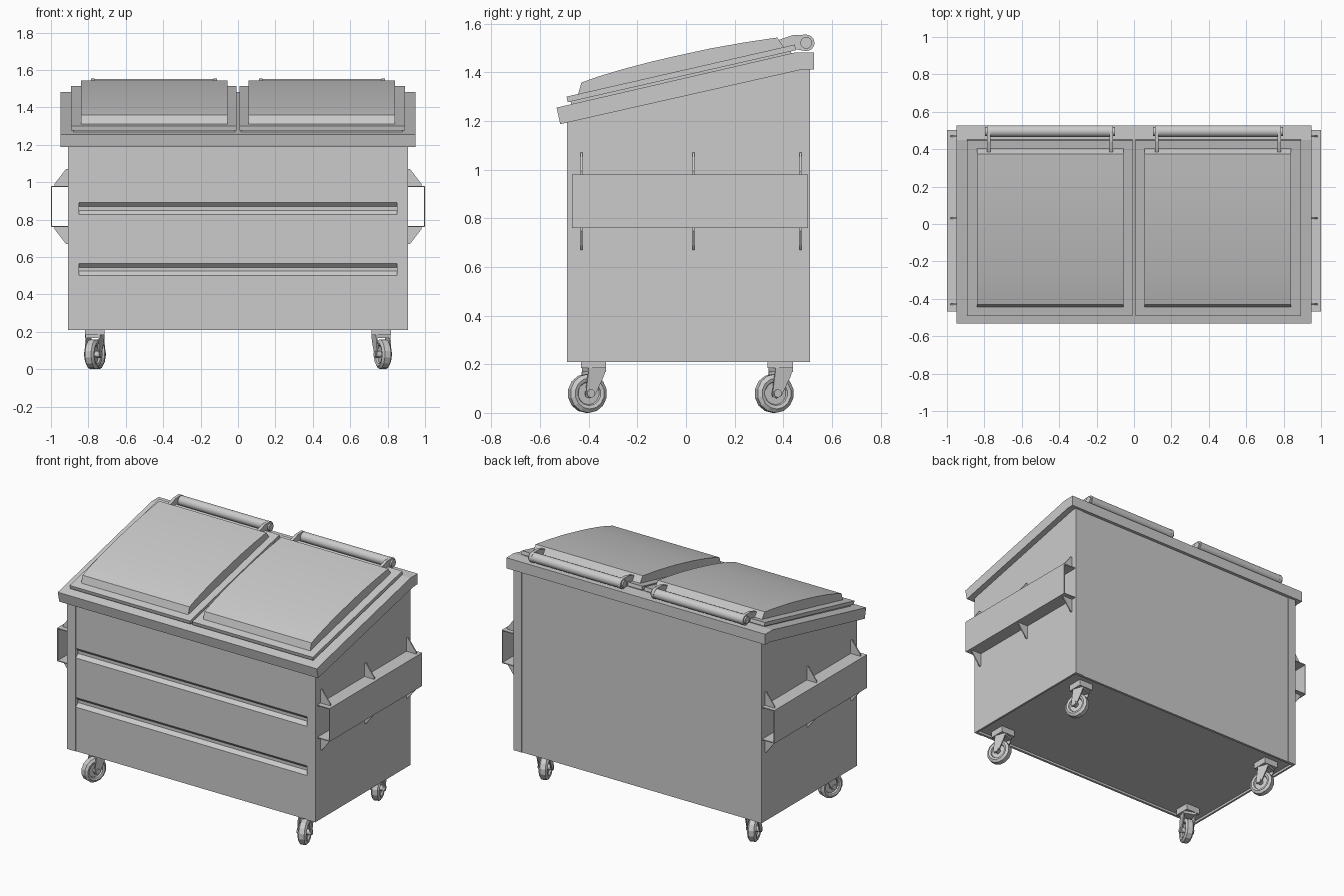
import bpy, bmesh, math
from mathutils import Matrix, Vector

if "Cube" in bpy.data.objects:
    bpy.data.objects.remove(bpy.data.objects["Cube"])


def finish(name, bm, matrix=None, smooth=None):
    bmesh.ops.recalc_face_normals(bm, faces=bm.faces)
    me = bpy.data.meshes.new(name)
    bm.to_mesh(me)
    bm.free()
    ob = bpy.data.objects.new(name, me)
    bpy.context.collection.objects.link(ob)
    if matrix:
        ob.matrix_world = matrix
    if smooth:
        bpy.ops.object.select_all(action='DESELECT')
        ob.select_set(True)
        bpy.context.view_layer.objects.active = ob
        bpy.ops.object.shade_smooth_by_angle(angle=math.radians(smooth))
    return ob


def prism(name, pts, a, b, axis='x', matrix=None, smooth=None):
    """Extrude a 2D outline from a to b along x (outline y,z) or y (outline x,z)."""
    bm = bmesh.new()
    at = (lambda t, p, q: (t, p, q)) if axis == 'x' else (lambda t, p, q: (p, t, q))
    lo = [bm.verts.new(at(a, *p)) for p in pts]
    hi = [bm.verts.new(at(b, *p)) for p in pts]
    bm.faces.new(lo)
    bm.faces.new(hi)
    n = len(pts)
    for i in range(n):
        j = (i + 1) % n
        bm.faces.new((lo[i], lo[j], hi[j], hi[i]))
    return finish(name, bm, matrix, smooth)


def box(name, x, y, z, matrix=None):
    return prism(name, [(y[0], z[0]), (y[1], z[0]), (y[1], z[1]), (y[0], z[1])], *x, matrix=matrix)


def lathe_x(name, profile, sides, matrix=None, smooth=None):
    """Spin an (x, radius) profile around the x axis."""
    bm = bmesh.new()
    vs = [bm.verts.new((x, 0, r)) for x, r in profile]
    es = [bm.edges.new(p) for p in zip(vs, vs[1:])]
    bmesh.ops.spin(bm, geom=vs + es, cent=(0, 0, 0), axis=(1, 0, 0),
                   angle=2 * math.pi, steps=sides, use_duplicate=False)
    bmesh.ops.remove_doubles(bm, verts=bm.verts, dist=1e-5)
    bmesh.ops.dissolve_degenerate(bm, edges=bm.edges, dist=1e-6)
    return finish(name, bm, matrix, smooth)


def sheet(y0, y1, z0, rise, thick):
    """Side outline of a sloping slab."""
    return [(y0, z0), (y1, z0 + rise), (y1 - 0.005, z0 + rise + thick), (y0 - 0.005, z0 + thick)]


# Bin body: grooved centre section and plain corner posts, floor set in slightly
def body_outline(front, back, grooves):
    pts = [(front, 0.21), (-0.47, 0.21), (-0.47, 0.225), (0.49, 0.225), (0.49, 0.21), (back, 0.21),
           (back, 1.43), (front, 1.22)]
    for top in grooves:
        pts += [(front, top), (front + 0.022, top - 0.022), (front + 0.022, top - 0.042), (front, top - 0.064)]
    return pts


prism("body_shell", body_outline(-0.486, 0.506, (0.892, 0.566)), -0.85, 0.85)
for s, side in ((-1, "left"), (1, "right")):
    prism(f"{side}_corner_posts", body_outline(-0.49, 0.51, ()), s * 0.85, s * 0.91)
    box(f"{side}_floor_lip", (s * 0.897, s * 0.91), (-0.475, 0.495), (0.21, 0.226))

# Sloping rim with a level back ledge
prism("rim", [(-0.517, 1.187), (0.48, 1.412), (0.527, 1.412), (0.527, 1.482), (0.45, 1.482),
              (-0.532, 1.255)], -0.95, 0.95)

dome = [(-0.445, 1.305), (-0.43, 1.358), (-0.36, 1.383), (-0.26, 1.413), (-0.15, 1.442), (-0.03, 1.47),
        (0.1, 1.498), (0.24, 1.523), (0.375, 1.543), (0.405, 1.50)]
arc = [(0.494 + 0.034 * math.cos(t), 1.521 + 0.034 * math.sin(t))
       for t in (math.radians(90 - 20 * i) for i in range(11))]
arm = [(0.38, 1.495), (0.385, 1.535), (0.44, 1.553)] + arc + [(0.45, 1.495)]

for s, side in ((-1, "left"), (1, "right")):
    # Lid: seal strip, plate, curved raised panel
    prism(f"{side}_lid_seal", sheet(-0.47, 0.435, 1.255, 0.211, 0.03), s * 0.016, s * 0.88)
    prism(f"{side}_lid_plate", sheet(-0.486, 0.452, 1.277, 0.214, 0.023), s * 0.008, s * 0.892)
    prism(f"{side}_lid_dome", dome, s * 0.055, s * 0.84, smooth=20)

    # Hinge tube with two arms
    lathe_x(f"{side}_hinge_tube", [(-0.33, 0), (-0.33, 0.031), (0.33, 0.031), (0.33, 0)], 24,
            Matrix.Translation((s * 0.449, 0.496, 1.521)), 40)
    lathe_x(f"{side}_hinge_pin", [(-0.347, 0), (-0.347, 0.024), (0.347, 0.024), (0.347, 0)], 16,
            Matrix.Translation((s * 0.449, 0.494, 1.521)), 40)
    for i, x in enumerate((0.122, 0.776)):
        prism(f"{side}_hinge_arm_{i + 1}", arm, s * (x - 0.01), s * (x + 0.01))

    # Fork pocket: open channel with triangular gussets
    t = 0.006
    channel = [(0.905, 0.76), (1.0, 0.76), (1.0, 0.98), (0.905, 0.98),
               (0.905, 0.98 - t), (1.0 - t, 0.98 - t), (1.0 - t, 0.76 + t), (0.905, 0.76 + t)]
    prism(f"{side}_fork_pocket", [(s * x, z) for x, z in channel], -0.468, 0.502, 'y')
    for i, y in enumerate((-0.43, 0.03, 0.47)):
        for d, label in ((1, "upper"), (-1, "lower")):
            tri = [(0.908, 0.108), (0.908, 0.2), (0.92, 0.2), (0.98, 0.122), (0.98, 0.108)]
            prism(f"{side}_{label}_gusset_{i + 1}", [(s * x, 0.87 + d * z) for x, z in tri],
                  y - 0.004, y + 0.004, 'y')

# Swivel casters
tyre = [(-0.014, 0), (-0.014, 0.046), (-0.024, 0.05), (-0.028, 0.064), (-0.017, 0.08),
        (0.017, 0.08), (0.028, 0.064), (0.024, 0.05), (0.014, 0.046), (0.014, 0)]
leg = [(-0.048, 0.066), (-0.03, 0.06), (-0.01, 0.07), (0.03, 0.15), (0.04, 0.182), (-0.035, 0.182),
       (-0.046, 0.1)]
for name, x, y, turn in (("front_left", -0.765, -0.38, -20), ("front_right", 0.765, -0.38, 20),
                         ("back_left", -0.765, 0.388, 20), ("back_right", 0.765, 0.388, 20)):
    m = Matrix.Translation((x, y, 0)) @ Matrix.Rotation(math.radians(turn), 4, 'Z')
    hub = m @ Matrix.Translation((0, -0.027, 0.08))
    box(f"{name}_caster_plate", (x - 0.052, x + 0.052), (y - 0.052, y + 0.052), (0.184, 0.226))
    box(f"{name}_caster_crown", (-0.041, 0.041), (-0.036, 0.04), (0.168, 0.186), m)
    lathe_x(f"{name}_wheel", tyre, 14, hub)
    lathe_x(f"{name}_axle", [(-0.047, 0), (-0.047, 0.017), (0.047, 0.017), (0.047, 0)], 12, hub)
    for s in (-1, 1):
        prism(f"{name}_fork_leg_{'inner' if s < 0 else 'outer'}", leg, s * 0.034, s * 0.041, matrix=m)
